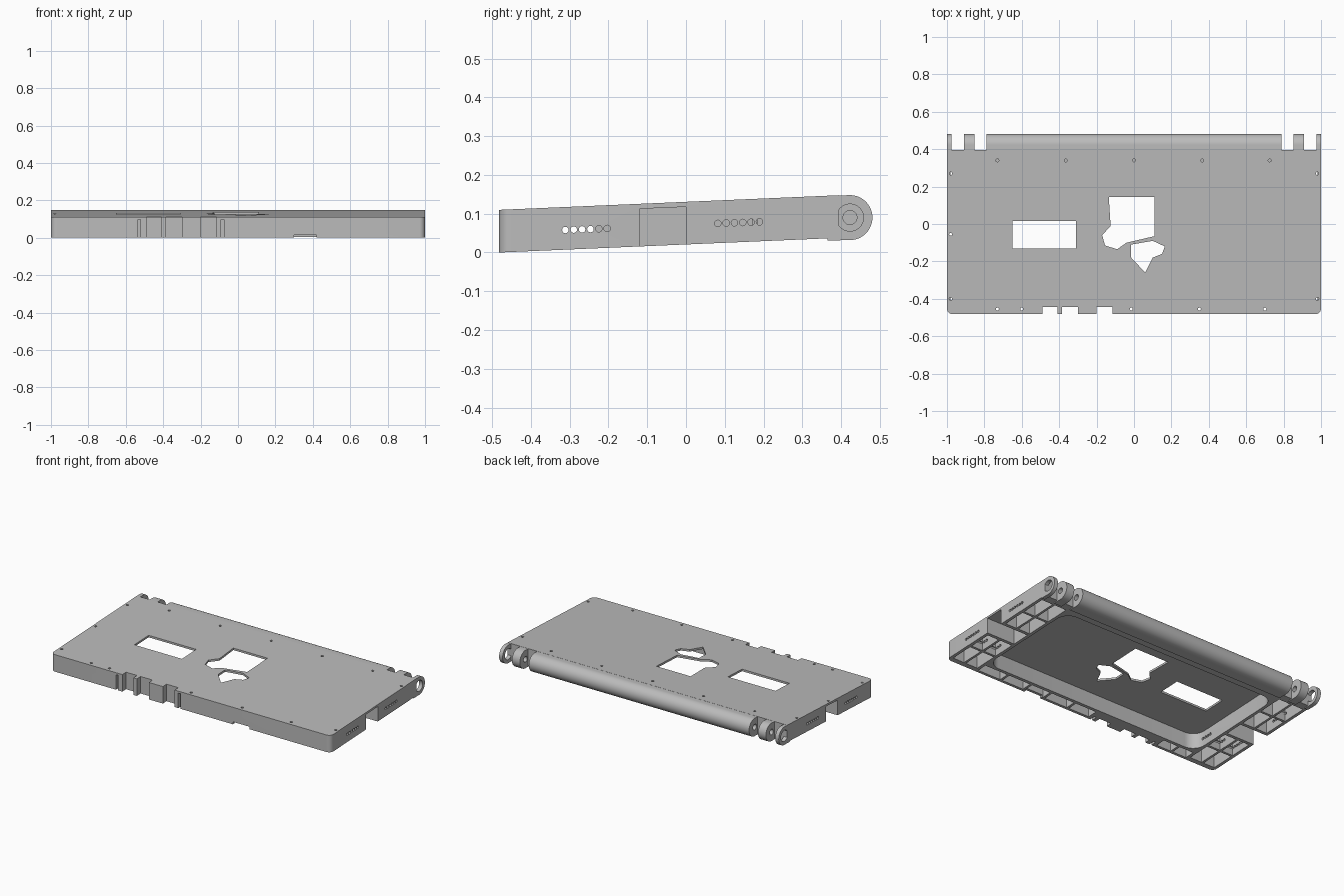
import bpy, bmesh
from math import sin, cos, pi, radians
from mathutils import Vector

if "Cube" in bpy.data.objects:
    bpy.data.objects.remove(bpy.data.objects["Cube"])

SLOPE = 0.043            # rise of the deck towards the back
FRONT, BACK = -0.482, 0.395
HEIGHT, ROOF = 0.11, 0.097
HINGE_Y, HINGE_Z, HINGE_R = 0.423, 0.09, 0.058

grey = bpy.data.materials.new("plain_grey")
grey.use_nodes = True
colour = (0.5, 0.5, 0.5, 1)
grey.diffuse_color = colour
grey.node_tree.nodes["Principled BSDF"].inputs["Base Color"].default_value = colour


def extrude(bm, lower, upper):
    """Close a solid between two matching rings of points."""
    a = [bm.verts.new(p) for p in lower]
    b = [bm.verts.new(p) for p in upper]
    bm.faces.new(a)
    bm.faces.new(b)
    n = len(a)
    for i in range(n):
        j = (i + 1) % n
        bm.faces.new((a[i], a[j], b[j], b[i]))


def plan(bm, pts, z0, z1):
    """Solid from a plan outline, sheared to follow the sloping deck."""
    ring = lambda z: [(x, y, z + SLOPE * (y - FRONT)) for x, y in pts]
    extrude(bm, ring(z0), ring(z1))


def side(bm, pts, x0, x1):
    """Solid from a side (y, z) outline."""
    extrude(bm, [(x0, y, z) for y, z in pts], [(x1, y, z) for y, z in pts])


def rect(x0, x1, y0, y1):
    return [(x0, y0), (x1, y0), (x1, y1), (x0, y1)]


def circle(u, v, r, n=16):
    return [(u + r * cos(2 * pi * i / n), v + r * sin(2 * pi * i / n)) for i in range(n)]


def rounded(x0, x1, y0, y1, r_front, r_back):
    pts = []
    corners = ((x0, y0, r_front, 180), (x1, y0, r_front, 270),
               (x1, y1, r_back, 0), (x0, y1, r_back, 90))
    for x, y, r, start in corners:
        if not r:
            pts.append((x, y))
            continue
        cx = x + r if x == x0 else x - r
        cy = y + r if y == y0 else y - r
        for i in range(9):
            a = radians(start + i * 90 / 8)
            pts.append((cx + r * cos(a), cy + r * sin(a)))
    return pts


def finish(name, bm):
    bmesh.ops.recalc_face_normals(bm, faces=bm.faces)
    me = bpy.data.meshes.new(name)
    bm.to_mesh(me)
    bm.free()
    ob = bpy.data.objects.new(name, me)
    bpy.context.collection.objects.link(ob)
    me.materials.append(grey)
    return ob


def carve(ob, bm):
    cutter = finish("cutter", bm)
    cutter.hide_render = True
    mod = ob.modifiers.new("carve", "BOOLEAN")
    mod.operation, mod.solver, mod.object = "DIFFERENCE", "EXACT", cutter
    bpy.context.view_layer.update()
    graph = bpy.context.evaluated_depsgraph_get()
    me = bpy.data.meshes.new_from_object(ob.evaluated_get(graph))
    ob.modifiers.clear()
    ob.data = me
    bpy.data.objects.remove(cutter)


# Sloping deck and outer walls
bm = bmesh.new()
plan(bm, rounded(-1, 1, FRONT, BACK, 0.03, 0), 0, HEIGHT)
case = finish("case_shell", bm)

# Central pocket, side compartments and front compartments
bm = bmesh.new()
plan(bm, rounded(-0.78, 0.78, -0.38, 0.32, 0.08, 0.08), -0.05, ROOF)
for s in (-1, 1):
    for x0, x1 in ((0.8, 0.885), (0.9, 0.98)):
        for y0, y1 in ((-0.45, -0.3), (-0.285, -0.14), (0.02, 0.17), (0.185, 0.345)):
            plan(bm, rect(s * x0, s * x1, y0, y1), -0.05, ROOF)
for x0, x1 in ((-0.78, -0.68), (-0.665, -0.56), (-0.05, 0.1), (0.115, 0.28),
               (0.295, 0.43), (0.445, 0.6), (0.615, 0.78)):
    plan(bm, rect(x0, x1, -0.465, -0.4), -0.05, ROOF)
carve(case, bm)

# Side bays, window, shaped openings and front ports
bm = bmesh.new()
for s in (-1, 1):
    plan(bm, rect(s * 0.8, s * 1.1, -0.12, 0), -0.05, ROOF)
plan(bm, rect(-0.65, -0.31, -0.13, 0.015), 0.05, 0.2)
plan(bm, [(-0.135, 0.145), (0.11, 0.145), (0.11, -0.065), (-0.04, -0.1),
          (-0.09, -0.135), (-0.155, -0.115), (-0.17, -0.06), (-0.125, -0.01)], 0.05, 0.2)
plan(bm, [(-0.015, -0.11), (0.1, -0.09), (0.165, -0.12), (0.15, -0.16),
          (0.1, -0.18), (0.06, -0.26), (-0.015, -0.18)], 0.05, 0.2)
for x0, x1 in ((-0.49, -0.41), (-0.385, -0.3), (-0.2, -0.115)):
    plan(bm, rect(x0, x1, -0.52, -0.445), -0.05, 0.2)
for x in (-0.535, -0.09):
    plan(bm, rect(x, x + 0.015, -0.52, -0.445), -0.05, ROOF)
plan(bm, rect(0.3, 0.42, -0.52, -0.455), -0.05, 0.016)
carve(case, bm)

# Screw holes in the deck and vent holes in the side walls
bm = bmesh.new()
screws = [(x, 0.34) for x in (-0.73, -0.365, 0, 0.365, 0.725)]
screws += [(x, -0.455) for x in (-0.73, -0.6, -0.015, 0.35, 0.7)]
screws += [(s * 0.98, y) for s in (-1, 1) for y in (-0.4, 0.27)] + [(-0.98, -0.055)]
for x, y in screws:
    plan(bm, circle(x, y, 0.008, 10), 0.085, 0.2)
for i in range(6):
    y = -0.311 + i * 0.0215
    spans = [(-1.1, 1.1)] if i < 4 else [(-1.1, -0.95), (0.95, 1.1)]
    for x0, x1 in spans:
        side(bm, circle(y, 0.058 + i * 0.0008, 0.0085, 12), x0, x1)
    for x0, x1 in ((-1.1, -0.95), (0.95, 1.1)):
        side(bm, circle(0.082 + i * 0.0215, 0.075 + i * 0.0008, 0.0085, 12), x0, x1)
carve(case, bm)

# Hinge: long barrel, inner knuckles and outer rings sharing one profile
profile = [(0.365, 0.031), (0.365, HEIGHT + SLOPE * (0.365 - FRONT) - 0.0005)]
for i in range(25):
    a = radians(90 - i * 7.5)
    profile.append((HINGE_Y + HINGE_R * cos(a), HINGE_Z + HINGE_R * sin(a)))


def hinge_part(name, x0, x1, holes):
    bm = bmesh.new()
    side(bm, profile, x0, x1)
    ob = finish(name, bm)
    bm = bmesh.new()
    for h0, h1, r in holes:
        side(bm, circle(HINGE_Y, HINGE_Z, r, 32), h0, h1)
    carve(ob, bm)
    return ob


parts = [case, hinge_part("hinge_barrel", -0.788, 0.788,
                          [(-0.85, -0.72, 0.018), (0.72, 0.85, 0.018)])]
for label, s in (("right", -1), ("left", 1)):
    parts.append(hinge_part(label + "_hinge_knuckle", s * 0.852, s * 0.908,
                            [(s * 0.8, s * 0.95, 0.018)]))
    parts.append(hinge_part(label + "_hinge_ring", s * 0.975, s * 1.0,
                            [(s * 0.95, s * 1.05, 0.035)]))

for ob in parts:
    bpy.ops.object.select_all(action="DESELECT")
    ob.select_set(True)
    bpy.context.view_layer.objects.active = ob
    bpy.ops.object.shade_smooth_by_angle(angle=radians(30))
